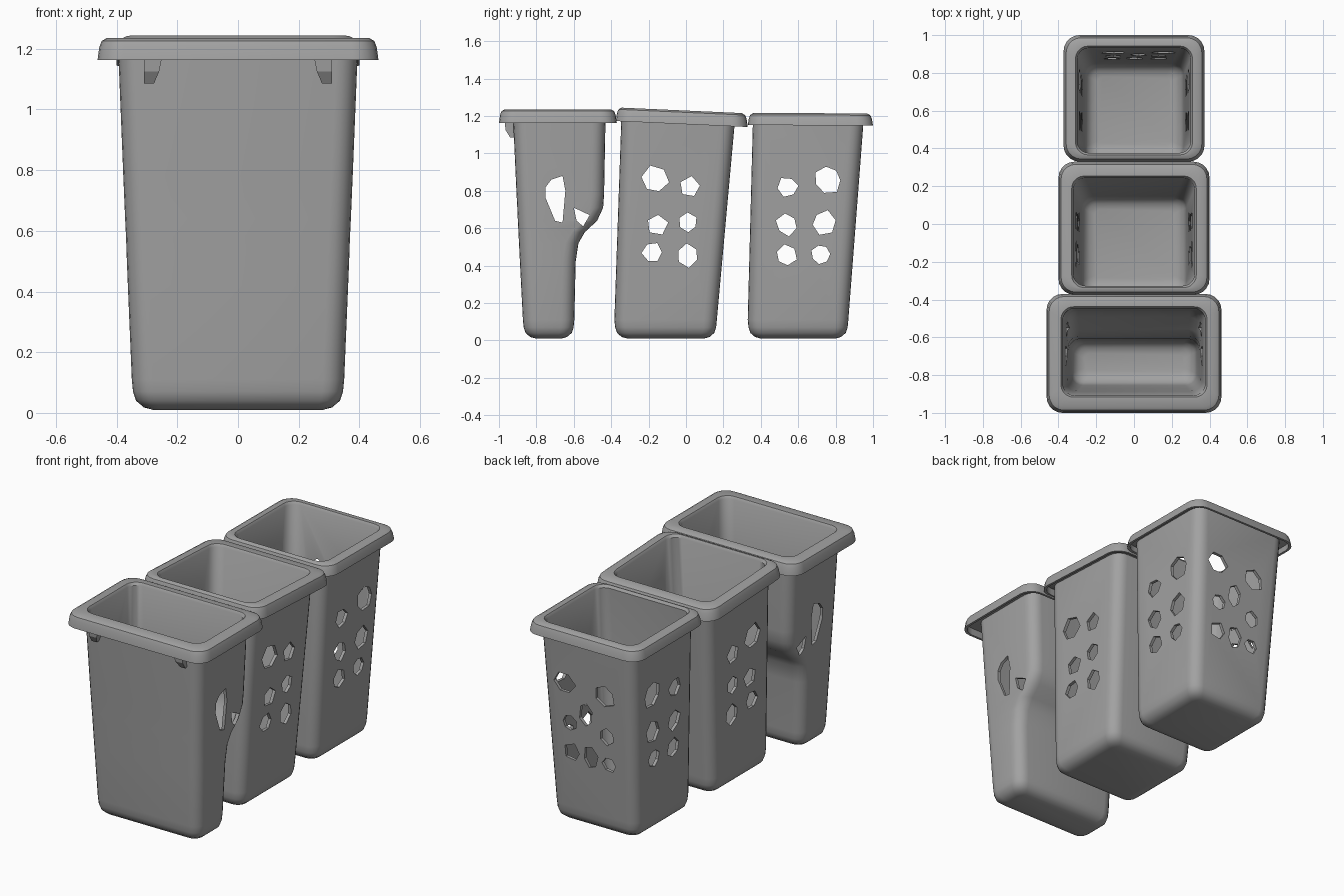
import bpy, bmesh, math, random
from mathutils import Vector

random.seed(4)
if "Cube" in bpy.data.objects:
    bpy.data.objects.remove(bpy.data.objects["Cube"], do_unlink=True)

grey = bpy.data.materials.new("grey_plastic")
grey.use_nodes = True
grey.diffuse_color = (0.36, 0.36, 0.36, 1)
grey.node_tree.nodes["Principled BSDF"].inputs["Base Color"].default_value = (0.36, 0.36, 0.36, 1)

WALL = 0.018


def make_object(name, bm):
    bmesh.ops.recalc_face_normals(bm, faces=bm.faces)
    mesh = bpy.data.meshes.new(name)
    bm.to_mesh(mesh)
    bm.free()
    mesh.materials.append(grey)
    obj = bpy.data.objects.new(name, mesh)
    bpy.context.collection.objects.link(obj)
    return obj


def smooth(obj):
    bpy.ops.object.select_all(action='DESELECT')
    obj.select_set(True)
    bpy.context.view_layer.objects.active = obj
    bpy.ops.object.shade_smooth_by_angle(angle=math.radians(35))


def loft(bm, rings):
    """Skin a list of equal-length point rings and cap both ends."""
    loops = [[bm.verts.new(p) for p in ring] for ring in rings]
    for a, b in zip(loops, loops[1:]):
        for i in range(len(a)):
            j = (i + 1) % len(a)
            bm.faces.new((a[i], a[j], b[j], b[i]))
    bm.faces.new(loops[0])
    bm.faces.new(loops[-1])


def rounded_ring(hx, y0, y1, z, inset=0, radius=0.07, tilt=0):
    """Rounded rectangle at height z; tilt slopes it along y."""
    hx, y0, y1 = hx - inset, y0 + inset, y1 - inset
    r = max(radius - inset * 0.5, 0.025)
    mid = (y0 + y1) / 2
    corners = [(hx - r, y1 - r), (r - hx, y1 - r), (r - hx, y0 + r), (hx - r, y0 + r)]
    pts = []
    for q, (cx, cy) in enumerate(corners):
        for s in range(6):
            a = math.pi / 2 * (q + s / 5)
            y = cy + r * math.sin(a)
            pts.append((cx + r * math.cos(a), y, z + tilt * (y - mid)))
    return pts


def blob(u, v, r, stretch=1):
    """Irregular polygon outline for a hole."""
    n = random.choice((5, 6, 6, 7))
    start = random.uniform(0, math.tau)
    out = []
    for i in range(n):
        a = start + math.tau * i / n
        k = r * random.uniform(0.9, 1.18)
        out.append((u + k * math.cos(a), v + k * stretch * math.sin(a)))
    return out


def make_bin(name, levels, rim, z_low, z_top, tilt, side_holes, back_holes=()):
    bm = bmesh.new()
    # outer wall with rounded foot
    z0, hx, y0, y1 = levels[0]
    foot = [(0.01, 0.07), (0.018, 0.04), (0.04, 0.014), (0.07, 0.004)]
    rings = [rounded_ring(hx, y0, y1, z, d) for z, d in foot]
    for z, *size in levels:
        rings.append(rounded_ring(*size, z, tilt=tilt if z > 1 else 0))
    # overhanging lip with a turned-down skirt
    lip = [(z_top - 0.03, 0.014), (z_low, 0.014), (z_low, 0), (z_top - 0.03, 0.006),
           (z_top - 0.01, 0.014), (z_top, 0.032)]
    rings += [rounded_ring(*rim, z, d, 0.085, tilt) for z, d in lip]
    # inner wall and floor
    top = levels[-1][1:]
    rings.append(rounded_ring(*top, z_top, 0.008, tilt=tilt))
    rings.append(rounded_ring(*top, z_top - 0.015, WALL, tilt=tilt))
    for z, *size in reversed(levels[:-1]):
        rings.append(rounded_ring(*size, z, WALL))
    rings += [rounded_ring(hx, y0, y1, z + 0.02, d + WALL) for z, d in reversed(foot)]
    loft(bm, rings)
    obj = make_object(name, bm)

    # punch the holes
    cut = bmesh.new()
    for outline in side_holes:
        loft(cut, [[(x, u, v) for u, v in outline] for x in (-0.7, 0.7)])
    for outline in back_holes:
        loft(cut, [[(u, y, v) for u, v in outline] for y in (0.845, 1.1)])
    cutter = make_object(name + "_hole_cutter", cut)
    mod = obj.modifiers.new("holes", 'BOOLEAN')
    mod.operation = 'DIFFERENCE'
    mod.solver = 'EXACT'
    mod.object = cutter
    bpy.context.view_layer.objects.active = obj
    bpy.ops.object.modifier_apply(modifier=mod.name)
    bpy.data.objects.remove(cutter, do_unlink=True)
    smooth(obj)
    return obj


# front bin: wide, with a stepped back wall
tall_hole = [(-0.72, 0.86), (-0.66, 0.88), (-0.645, 0.8), (-0.66, 0.63),
             (-0.70, 0.64), (-0.75, 0.76), (-0.75, 0.82)]
small_hole = [(-0.6, 0.71), (-0.515, 0.67), (-0.55, 0.61), (-0.585, 0.64)]
make_bin("front_bin",
         [(0.11, 0.35, -0.872, -0.597), (0.42, 0.363, -0.888, -0.59),
          (0.52, 0.367, -0.893, -0.575), (0.58, 0.369, -0.896, -0.54),
          (0.64, 0.372, -0.899, -0.475), (0.71, 0.375, -0.902, -0.443),
          (0.78, 0.378, -0.906, -0.438), (1.2, 0.395, -0.925, -0.43)],
         (0.463, -1.0, -0.37), 1.163, 1.236, 0, [tall_hole, small_hole])

# middle bin: leaning, with a sloping rim
middle = [(-0.165, 0.86, 0.072), (0.02, 0.82, 0.057), (-0.155, 0.62, 0.054),
          (0.01, 0.63, 0.05), (-0.18, 0.47, 0.052), (0.01, 0.455, 0.06)]
make_bin("middle_bin",
         [(0.11, 0.295, -0.383, 0.165), (1.19, 0.338, -0.345, 0.262)],
         (0.4, -0.375, 0.33), 1.157, 1.23, -0.045, [blob(*h) for h in middle])

# back bin: pierced on the sides and the back
sides = [(0.545, 0.82, 0.052), (0.76, 0.86, 0.07), (0.54, 0.62, 0.056),
         (0.735, 0.63, 0.06), (0.535, 0.455, 0.053), (0.72, 0.46, 0.05)]
rear = [(0.157, 0.87, 0.065), (-0.11, 0.86, 0.062), (0.02, 0.71, 0.042, 1.7),
        (0.135, 0.63, 0.046), (-0.11, 0.61, 0.048), (0.125, 0.45, 0.05),
        (0.005, 0.45, 0.044, 1.5), (-0.115, 0.44, 0.042)]
make_bin("back_bin",
         [(0.11, 0.28, 0.33, 0.868), (1.18, 0.318, 0.358, 0.95)],
         (0.373, 0.33, 1.0), 1.15, 1.215, -0.005,
         [blob(*h) for h in sides], [blob(*h) for h in rear])

# tapered hooks beneath the front rim
for side, label in ((1, "left"), (-1, "right")):
    bm = bmesh.new()
    hook = []
    for z, inner, y_front in ((1.2, 0.245, -0.972), (1.125, 0.26, -0.965), (1.085, 0.277, -0.94)):
        hook.append([(side * inner, y_front, z), (side * 0.31, y_front, z),
                     (side * 0.305, -0.915, z), (side * inner, -0.915, z)])
    loft(bm, hook)
    make_object(label + "_rim_hook", bm)
